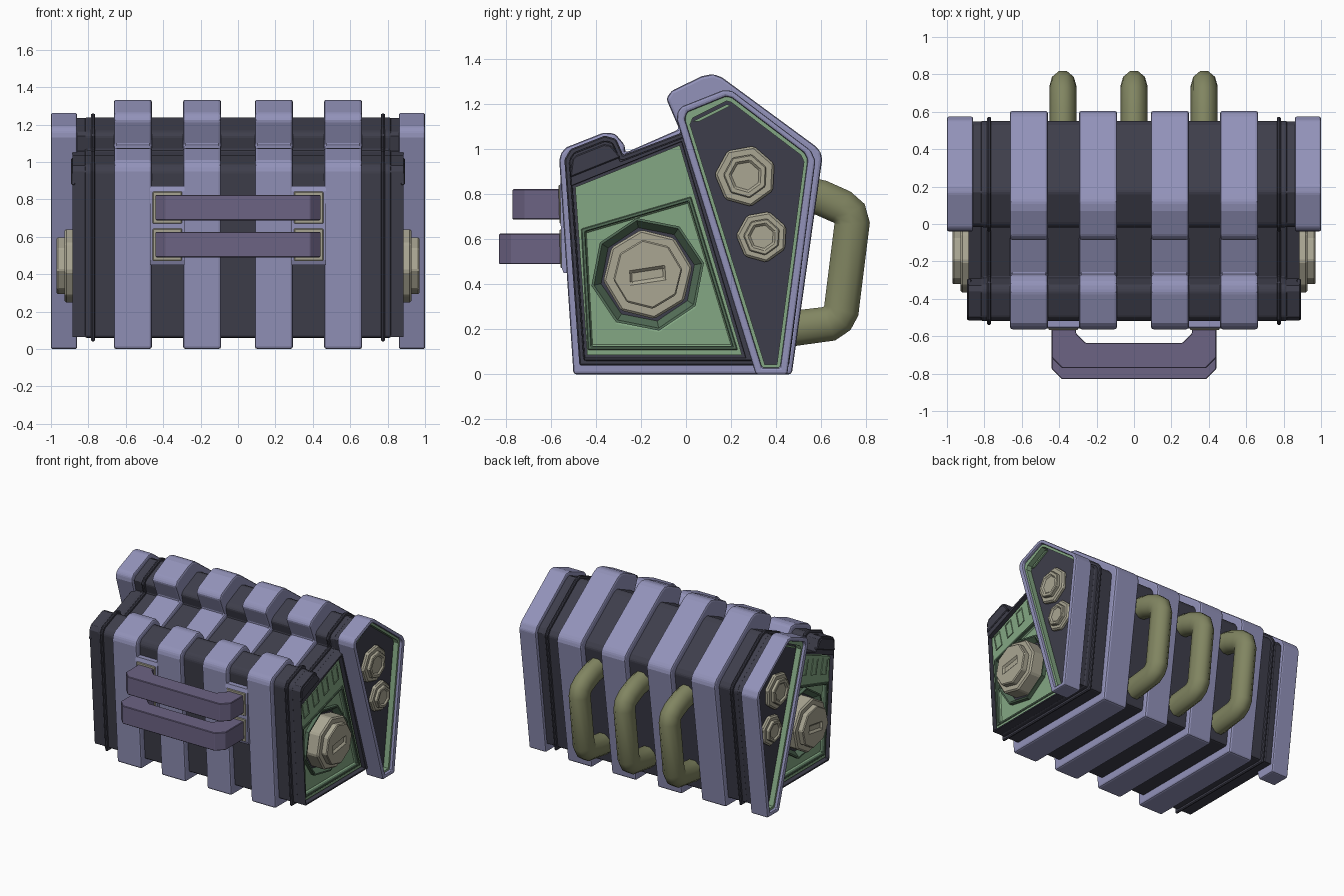
import bpy, bmesh, math
from mathutils import Vector

if "Cube" in bpy.data.objects:
    bpy.data.objects.remove(bpy.data.objects["Cube"])


def material(name, rgb):
    m = bpy.data.materials.new(name)
    m.diffuse_color = (*rgb, 1)
    m.use_nodes = True
    m.node_tree.nodes["Principled BSDF"].inputs["Base Color"].default_value = m.diffuse_color
    return m


LAV = material("lavender", (.29, .29, .49))
DARK = material("charcoal", (.048, .048, .07))
GREEN = material("green", (.23, .39, .23))
DEEP = material("deep_green", (.09, .16, .10))
BEIGE = material("beige", (.40, .38, .29))
OLIVE = material("olive", (.22, .235, .12))
PURPLE = material("purple", (.15, .125, .23))


def prism(name, pts, t0, t1, mat, axis='X', taper=1.0):
    """Extrude a 2D outline along X (pts are y,z) or Z (pts are x,y); taper scales the t0 end."""
    c = sum((Vector(p) for p in pts), Vector((0, 0))) / len(pts)
    bm = bmesh.new()
    rings = []
    for t, s in ((t0, taper), (t1, 1.0)):
        ring = []
        for p in pts:
            a, b = c + (Vector(p) - c) * s
            ring.append(bm.verts.new((t, a, b) if axis == 'X' else (a, b, t)))
        rings.append(ring)
    n = len(pts)
    bm.faces.new(rings[0])
    bm.faces.new(rings[1])
    for i in range(n):
        j = (i + 1) % n
        bm.faces.new((rings[0][i], rings[0][j], rings[1][j], rings[1][i]))
    bmesh.ops.recalc_face_normals(bm, faces=bm.faces)
    me = bpy.data.meshes.new(name)
    bm.to_mesh(me)
    bm.free()
    ob = bpy.data.objects.new(name, me)
    me.materials.append(mat)
    bpy.context.collection.objects.link(ob)
    return ob


def cut(ob, cutter):
    """Carve the cutter out of ob and delete it."""
    m = ob.modifiers.new("cut", 'BOOLEAN')
    m.operation, m.object, m.solver = 'DIFFERENCE', cutter, 'EXACT'
    bpy.context.view_layer.update()
    dg = bpy.context.evaluated_depsgraph_get()
    me = bpy.data.meshes.new_from_object(ob.evaluated_get(dg))
    ob.modifiers.clear()
    ob.data = me
    bpy.data.objects.remove(cutter)


def finish(ob, bevel=0.0, segs=1, mirror=True):
    if bevel:
        b = ob.modifiers.new("bevel", 'BEVEL')
        b.width, b.segments, b.limit_method = bevel, segs, 'ANGLE'
        b.angle_limit = math.radians(25)
    if mirror:
        m = ob.modifiers.new("mirror", 'MIRROR')
        m.use_mirror_merge = False
    return ob


def ngon(y, z, r, n, rot=0.0):
    return [(y + r * math.cos(rot + math.tau * i / n), z + r * math.sin(rot + math.tau * i / n)) for i in range(n)]


def grow(pts, d):
    """Offset a closed clockwise outline outwards by d."""
    out = []
    for i, p in enumerate(pts):
        a, p, b = Vector(pts[i - 1]), Vector(p), Vector(pts[(i + 1) % len(pts)])
        e0, e1 = (p - a).normalized(), (b - p).normalized()
        n0, n1 = Vector((-e0.y, e0.x)), Vector((-e1.y, e1.x))
        out.append(tuple(p + (n0 + n1) * d / (1 + n0.dot(n1))))
    return out


# Side outlines (y, z), clockwise from the front bottom corner
BAND = [(-.5, 0), (-.563, .95), (-.555, .985), (-.53, 1.01), (-.365, 1.075), (-.315, 1.07), (-.272, 1.02),
        (-.27, .985), (-.03, 1.09), (-.088, 1.225), (-.065, 1.26), (.07, 1.325), (.12, 1.335), (.16, 1.32),
        (.575, 1.015), (.598, .99), (.605, .955), (.47, 0)]
CORE = [(-.455, .06), (-.52, .95), (-.50, .985), (-.36, 1.04), (-.325, 1.03), (-.29, .95), (0, 1.06),
        (-.02, 1.14), (0, 1.165), (.17, 1.24), (.21, 1.225), (.53, .985), (.553, .95), (.44, .06)]
PENT = [(.31, 0), (-.04, 1.13), (-.038, 1.165), (-.02, 1.19), (.165, 1.263), (.205, 1.26),
        (.555, .995), (.575, .95), (.45, 0)]

# Dark hull with thin ribs
finish(prism("hull", CORE, -.82, .82, DARK), .012, 2, False)
finish(prism("hull_rib", grow(CORE, .02), .765, .785, DARK), .006, 1)

# Four raised straps around the hull
for i, x in enumerate((-.562, -.192, .192, .562)):
    finish(prism(f"strap_{i + 1}", BAND, x - .102, x + .102, LAV), .014, 2, False)

# End frame with recessed green panel
panel = [(-.45, .075), (-.505, .84), (-.02, 1.035), (.265, .075)]
frame = prism("end_frame", grow(CORE, -.004), .81, .885, DARK)
cut(frame, prism("cutter", panel, .822, .95, DARK))
finish(frame, .008, 1)
bump = [(-.515, .875), (-.505, .955), (-.49, .972), (-.365, 1.022), (-.335, 1.018), (-.29, .965)]
finish(prism("end_bump_plate", bump, .87, .892, DARK), .005, 1)

green = prism("end_panel", grow(panel, -.012), .80, .862, GREEN)
recess = [(-.44, .105), (-.47, .65), (.025, .795), (.235, .105)]
cut(green, prism("cutter", recess, .835, .8755, GREEN, taper=.91))
cut(green, prism("cutter", ngon(-.17, .44, .27, 8, .2), .815, .841, GREEN, taper=.80))
finish(green)
rim = prism("panel_rim", grow(recess, -.004), .82, .868, DEEP)
cut(rim, prism("cutter", grow(recess, -.022), .8, .9, DEEP))
finish(rim, .004)
bezel = prism("knob_bezel", ngon(-.17, .445, .255, 8, .2), .81, .862, DEEP)
cut(bezel, prism("cutter", ngon(-.17, .445, .25, 8, .2), .82, .87, DEEP, taper=.84))
finish(bezel)

# Four small raised windows above the recess
for i in range(4):
    y, z = -.425 + .118 * i, .775 + .042 * i
    win = [(y - .042, z + .052), (y + .018, z + .075), (y + .045, z - .042), (y - .015, z - .062)]
    w = prism(f"panel_window_{i + 1}", win, .85, .868, GREEN)
    cut(w, prism("cutter", grow(win, -.008), .864, .9, GREEN))
    finish(w)

# Large octagonal knob with a slot
finish(prism("knob_base", ngon(-.17, .445, .2, 8, .15), .80, .928, BEIGE), .01, 1)
cap = prism("knob_cap", ngon(-.17, .445, .155, 8, .15), .92, .97, BEIGE)
slot = [(-.245, .405), (-.248, .455), (-.098, .478), (-.095, .428)]
cut(cap, prism("cutter", slot, .957, 1.1, BEIGE))
finish(cap, .008, 1)

# Pentagonal side wing: lavender frame, green liner, dark face
wing = prism("wing_frame", PENT, .86, 1.0, LAV)
inner = [(.338, .03), (-.005, 1.135), (.005, 1.165), (.18, 1.236), (.205, 1.228), (.525, .985), (.54, .955), (.418, .03)]
cut(wing, prism("cutter", inner, .915, 1.1, LAV))
finish(wing, .01, 2)
liner = prism("wing_liner", inner, .90, .978, GREEN)
face = [(.35, .045), (.018, 1.11), (.03, 1.14), (.18, 1.215), (.2, 1.21), (.51, .975), (.524, .945), (.404, .045)]
cut(liner, prism("cutter", face, .93, 1.1, GREEN))
finish(liner)
finish(prism("wing_face", face, .91, .937, DARK))
finish(prism("wing_tip_strip", [(.03, 1.125), (.18, 1.2), (.2, 1.195), (.06, 1.125)], .92, .95, GREEN))

# Faceted bolts on the wing
for i, (y, z, r) in enumerate(((.265, .882, .138), (.338, .612, .116))):
    finish(prism(f"bolt_base_{i + 1}", ngon(y, z, r, 7, .4), .93, .965, BEIGE), .01, 1)
    head = prism(f"bolt_head_{i + 1}", ngon(y, z, r * .72, 7, .4), .96, .99, BEIGE)
    cut(head, prism("cutter", ngon(y, z, r * .5, 7, .4), .98, 1.1, BEIGE))
    finish(head, .005, 1)

# Front handles: chamfered square bars
for name, yo, z0 in (("upper", -.77, .688), ("lower", -.83, .49)):
    yi = yo + .135
    half = [(.44, -.5), (.44, yo + .055), (.385, yo)]
    hole = [(.26, yi), (.31, yi + .05), (.31, -.5)]
    outline = half + [(-x, y) for x, y in reversed(half)]
    outline += [(-x, y) for x, y in reversed(hole)] + hole
    finish(prism(f"front_handle_{name}", outline, z0, z0 + .136, PURPLE, 'Z'), .004, 1, False)
    zc = z0 + .068
    yf = -.558 - .02 * (zc - .55)
    sock = [(-.5, zc - .086), (yf, zc - .086), (yf - .005, zc + .086), (-.5, zc + .086)]
    finish(prism(f"handle_socket_{name}", sock, .3, .456, BEIGE), .004)
mount = [(-.45, .45), (-.543, .45), (-.553, .475), (-.56, .845), (-.552, .872), (-.45, .872)]
finish(prism("handle_mount", mount, .285, .47, LAV))

# Three rounded rear handles
path = [(.46, .815), (.60, .785), (.69, .745), (.727, .715), (.738, .67), (.69, .285), (.672, .25), (.635, .225), (.44, .2)]
for i, x in enumerate((-.38, 0, .375)):
    cu = bpy.data.curves.new("rear_handle", 'CURVE')
    cu.dimensions = '3D'
    cu.bevel_depth, cu.bevel_resolution, cu.use_fill_caps = .083, 3, True
    sp = cu.splines.new('POLY')
    sp.points.add(len(path) - 1)
    for q, (y, z) in zip(sp.points, path):
        q.co = (0, y, z, 1)
    cu.materials.append(OLIVE)
    ob = bpy.data.objects.new(f"rear_handle_{i + 1}", cu)
    ob.location.x, ob.scale.x = x, .87
    sp.use_smooth = True
    bpy.context.collection.objects.link(ob)
